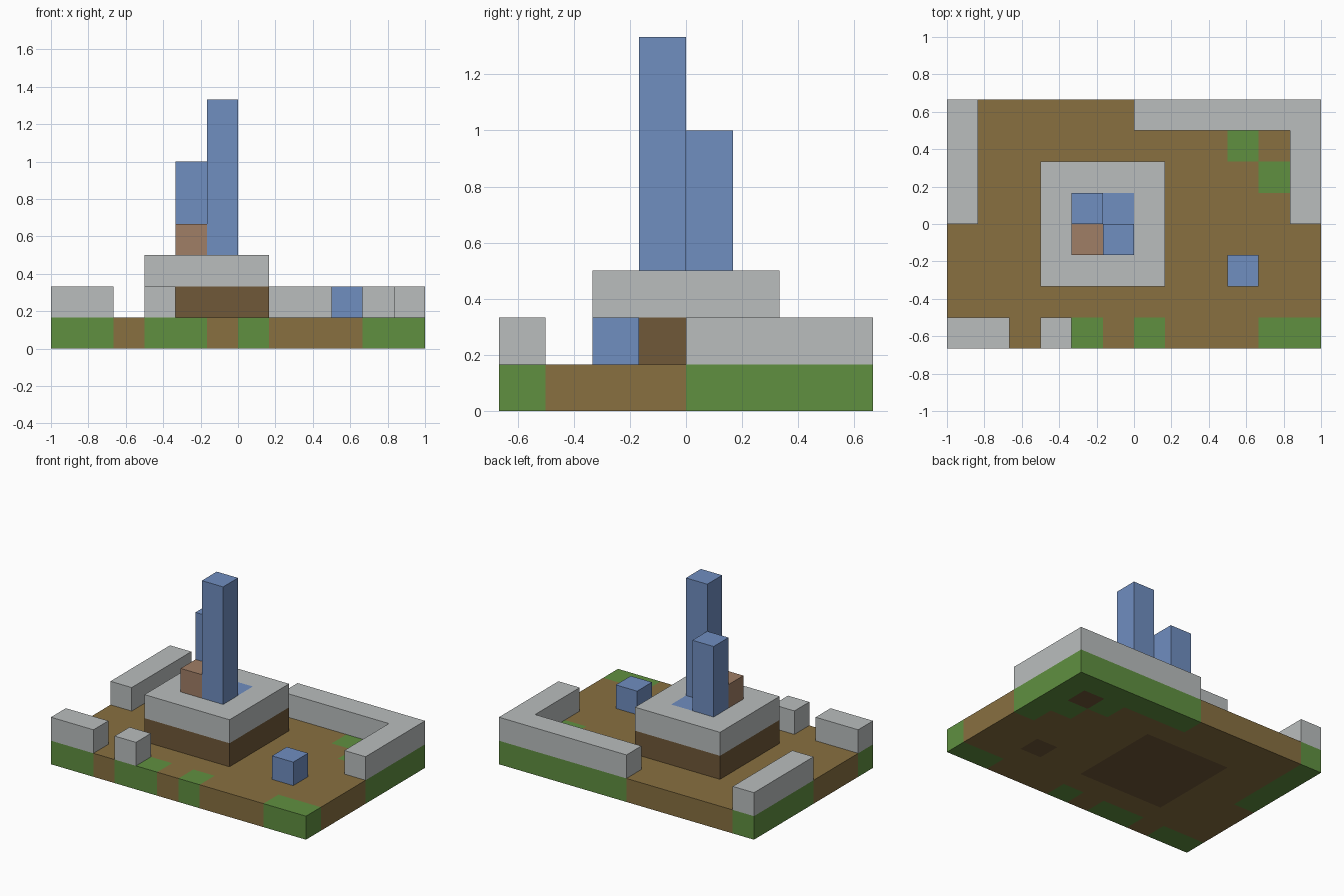
import bpy, bmesh
from mathutils import Vector

if "Cube" in bpy.data.objects:
    bpy.data.objects.remove(bpy.data.objects["Cube"])

U = 1 / 6            # one block
NX, NY = 12, 8       # ground size in blocks


def linear(c):
    c /= 255
    return c / 12.92 if c <= 0.04045 else ((c + 0.055) / 1.055) ** 2.4


def material(name, *rgb):
    m = bpy.data.materials.new(name)
    colour = [linear(c) for c in rgb] + [1]
    m.use_nodes = True
    m.diffuse_color = colour
    for node in m.node_tree.nodes:
        if node.type == 'BSDF_PRINCIPLED':
            node.inputs["Base Color"].default_value = colour
    return m


grass = material("grass green", 96, 144, 64)
dirt = material("dirt brown", 136, 112, 64)
stone = material("stone grey", 186, 190, 190)
timber = material("dark timber", 112, 88, 56)
glass = material("blue glass", 112, 142, 192)
clay = material("clay brown", 160, 126, 102)


def point(i, j, k):
    return Vector(((i - NX / 2) * U, (j - NY / 2) * U, k * U))


def prism(name, outline, low, high, mats, rule=None):
    """Upright block over an outline in block units; rule picks a colour per block."""
    bm = bmesh.new()
    bottom = [bm.verts.new(point(i, j, low)) for i, j in outline]
    top = [bm.verts.new(point(i, j, high)) for i, j in outline]
    bm.faces.new(bottom)
    bm.faces.new(top)
    for a in range(len(outline)):
        b = (a + 1) % len(outline)
        bm.faces.new((bottom[a], bottom[b], top[b], top[a]))
    if rule:
        # cut along the block grid so each block can be coloured
        cuts = [(point(i, 0, 0), (1, 0, 0)) for i in range(1, NX)]
        cuts += [(point(0, j, 0), (0, 1, 0)) for j in range(1, NY)]
        for co, no in cuts:
            bmesh.ops.bisect_plane(bm, geom=bm.verts[:] + bm.edges[:] + bm.faces[:],
                                   plane_co=co, plane_no=no)
    bmesh.ops.recalc_face_normals(bm, faces=bm.faces)
    if rule:
        for f in bm.faces:
            c = f.calc_center_median() - f.normal * U / 4
            f.material_index = rule(int(c.x / U + NX / 2), int(c.y / U + NY / 2), f.normal.z)
    mesh = bpy.data.meshes.new(name)
    bm.to_mesh(mesh)
    bm.free()
    for m in mats:
        mesh.materials.append(m)
    obj = bpy.data.objects.new(name, mesh)
    bpy.context.collection.objects.link(obj)
    return obj


def box(name, i, j, w, d, low, high, mats, rule=None):
    outline = [(i, j), (i + w, j), (i + w, j + d), (i, j + d)]
    return prism(name, outline, low, high, mats, rule)


# Ground slab: grass under the walls and in patches, timber footings beneath
def ground_colour(i, j, nz):
    if j == 0 and i in (0, 1, 3, 4, 6, 10, 11):
        return 1
    if (i in (0, 11) and j >= 4) or (j == 7 and i >= 6) or (i, j) in ((9, 6), (10, 5)):
        return 1
    footing = (3 <= i <= 6 and 2 <= j <= 5) or (i, j) in ((9, 2), (10, 6))
    return 2 if footing and nz < -0.5 else 0


box("ground", 0, 0, NX, NY, 0, 1, [dirt, grass, timber], ground_colour)

# Perimeter walls
box("left_wall", 0, 4, 1, 4, 1, 2, [stone])
box("front_wall", 0, 0, 2, 1, 1, 2, [stone])
box("front_post", 3, 0, 1, 1, 1, 2, [stone])
prism("corner_wall", [(6, 7), (11, 7), (11, 4), (12, 4), (12, 8), (6, 8)], 1, 2, [stone])

# Main building with a flush glass panel in its roof
box("building_base", 3, 2, 4, 4, 1, 2, [timber])
box("building_roof", 3, 2, 4, 4, 2, 3, [stone, glass],
    lambda i, j, nz: int(nz > 0.5 and (i, j) == (5, 4)))

# Towers, chimney block and yard block
box("tall_tower", 5, 3, 1, 1, 3, 8, [glass])
box("short_tower", 4, 4, 1, 1, 3, 6, [glass])
box("clay_block", 4, 3, 1, 1, 3, 4, [clay])
box("yard_block", 9, 2, 1, 1, 1, 2, [glass])
